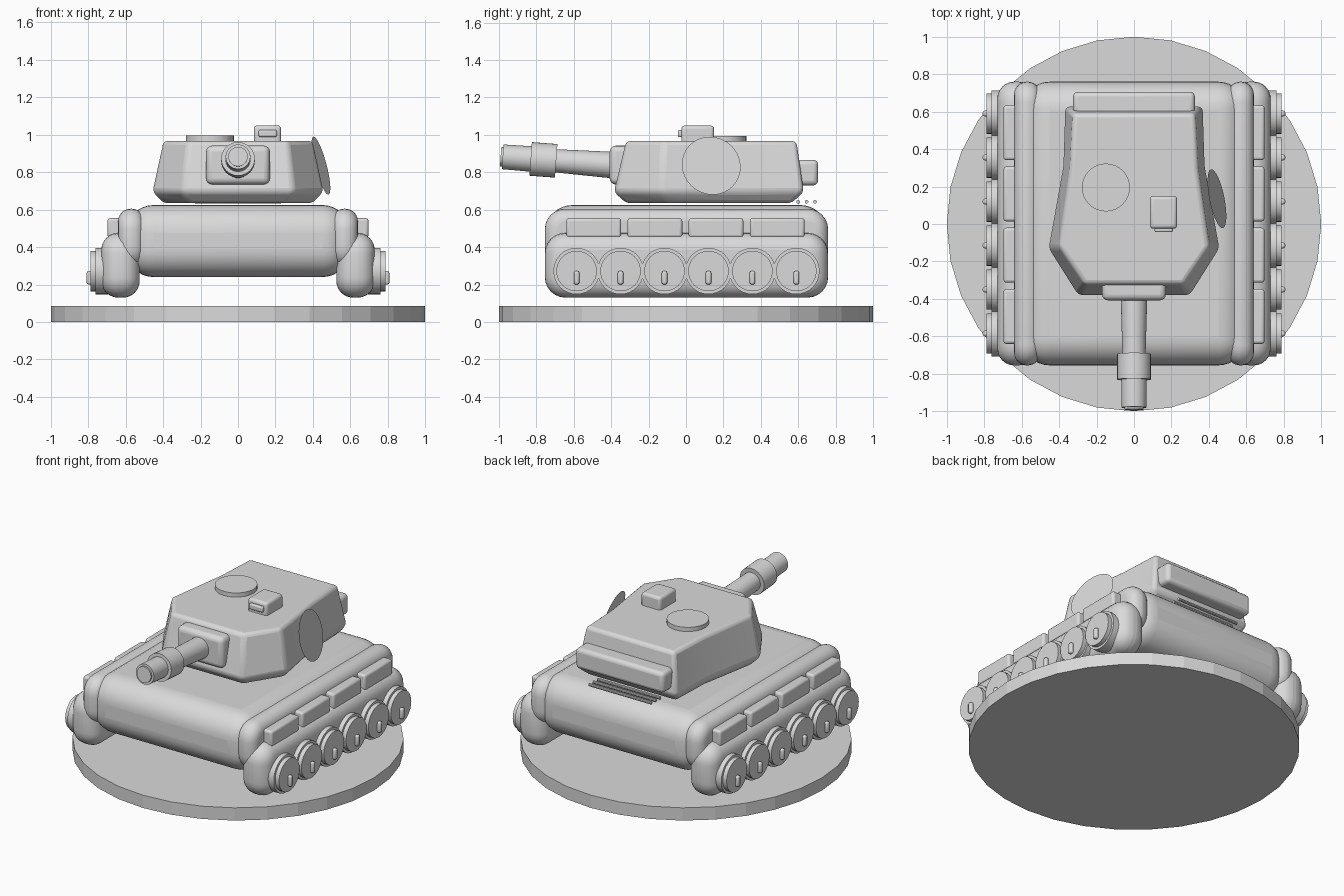
import bpy, bmesh, math
from mathutils import Vector, Matrix

cube = bpy.data.objects.get("Cube")
if cube:
    bpy.data.objects.remove(cube, do_unlink=True)

grey = bpy.data.materials.new("light grey")
grey.use_nodes = True
COLOUR = (0.7, 0.7, 0.7, 1)
grey.diffuse_color = COLOUR
grey.node_tree.nodes["Principled BSDF"].inputs["Base Color"].default_value = COLOUR


def finish(name, bm, bevel=0, segments=3, smooth=True, limit=40):
    """Turn a bmesh into a named, shaded, optionally bevelled object."""
    bmesh.ops.recalc_face_normals(bm, faces=bm.faces)
    mesh = bpy.data.meshes.new(name)
    bm.to_mesh(mesh)
    bm.free()
    mesh.materials.append(grey)
    obj = bpy.data.objects.new(name, mesh)
    bpy.context.collection.objects.link(obj)
    if bevel:
        mod = obj.modifiers.new("round", "BEVEL")
        mod.width, mod.segments = bevel, segments
        mod.limit_method, mod.angle_limit = "ANGLE", math.radians(limit)
    if smooth:
        bpy.ops.object.select_all(action="DESELECT")
        obj.select_set(True)
        bpy.context.view_layer.objects.active = obj
        bpy.ops.object.shade_smooth_by_angle(angle=math.radians(35))
    return obj


def box(name, x, y, z, bevel=0, segments=3, side_round=0):
    """Box from ranges; side_round rounds its side silhouette first."""
    bm = bmesh.new()
    bmesh.ops.create_cube(bm, size=1)
    for v in bm.verts:
        v.co = [r[0] + (c + 0.5) * (r[1] - r[0]) for c, r in zip(v.co, (x, y, z))]
    if side_round:
        edges = [e for e in bm.edges
                 if abs((e.verts[0].co - e.verts[1].co).normalized().x) > 0.9]
        bmesh.ops.bevel(bm, geom=edges, offset=side_round, segments=6,
                        profile=0.5, affect="EDGES")
    return finish(name, bm, bevel, segments)


def loft(name, rings, **kw):
    """Closed solid through rings that all have the same point count."""
    bm = bmesh.new()
    loops = [[bm.verts.new(p) for p in ring] for ring in rings]
    n = len(loops[0])
    for a, b in zip(loops, loops[1:]):
        for i in range(n):
            j = (i + 1) % n
            bm.faces.new((a[i], a[j], b[j], b[i]))
    bm.faces.new(loops[0])
    bm.faces.new(loops[-1])
    return finish(name, bm, **kw)


def turned(name, profile, origin, axis, sides=32, **kw):
    """Solid of revolution; profile holds (distance along axis, radius)."""
    turn = Vector(axis).to_track_quat("Z", "Y").to_matrix().to_4x4()
    place = Matrix.Translation(origin) @ turn
    rings = [[place @ Vector((r * math.cos(t), r * math.sin(t), d))
              for t in (math.tau * i / sides for i in range(sides))]
             for d, r in profile]
    return loft(name, rings, **kw)


# Display base
turned("base_disc", [(0, 1), (0.085, 1)], (0, 0, 0), (0, 0, 1), smooth=False)

# Hull
box("hull", (-0.6, 0.6), (-0.755, 0.76), (0.24, 0.625), 0.15, 8)

# Running gear on both sides
for side, label in ((1, "left"), (-1, "right")):
    def span(a, b):
        return sorted((side * a, side * b))

    box(label + "_fender", span(0.5, 0.64), (-0.755, 0.76), (0.29, 0.605),
        0.066, 6, side_round=0.11)
    box(label + "_track", span(0.525, 0.73), (-0.755, 0.76), (0.13, 0.475),
        0.09, 6, side_round=0.11)
    for i in range(4):
        y = -0.64 + 0.327 * i
        box(f"{label}_stowage_box_{i + 1}", span(0.61, 0.697), (y, y + 0.293),
            (0.45, 0.555), 0.015)
    for i in range(6):
        y = -0.585 + 0.235 * i
        turned(f"{label}_wheel_{i + 1}",
               [(0, 0.124), (0.11, 0.124), (0.11, 0.108), (0.138, 0.108)],
               (side * 0.65, y, 0.272), (side, 0, 0))
        box(f"{label}_wheel_tab_{i + 1}", span(0.77, 0.808),
            (y - 0.015, y + 0.015), (0.2, 0.272), 0.01, 2)

# Turret: half outlines from back to front, mirrored across the middle
lower = [(0.37, 0.63), (0.38, 0.31), (0.46, -0.13), (0.3, -0.385)]
upper = [(0.325, 0.59), (0.34, 0.3), (0.4, -0.12), (0.265, -0.32)]


def outline(half, z, inset=0):
    pts = half + [(-x, y) for x, y in reversed(half)]
    return [(x * (1 - inset), 0.12 + (y - 0.12) * (1 - inset), z) for x, y in pts]


loft("turret", [outline(lower, 0.635, 0.13), outline(lower, 0.695),
                outline(upper, 0.967)], bevel=0.022, limit=25)

# Turret fittings
turned("hatch", [(0, 0.128), (0.045, 0.128)], (-0.15, 0.195, 0.95), (0, 0, 1))
box("sight_housing", (0.085, 0.23), (-0.025, 0.15), (0.94, 1.05), 0.018)
box("sight_window", (0.11, 0.208), (-0.044, 0), (0.988, 1.025), 0.008, 2)
box("rear_bin", (-0.325, 0.325), (0.57, 0.706), (0.73, 0.867), 0.025)
box("gun_mantlet", (-0.17, 0.17), (-0.408, -0.29), (0.735, 0.942), 0.032, 4)

# Side shield: one flat round plate leaning against the left wall
bm = bmesh.new()
bmesh.ops.create_circle(
    bm, cap_ends=True, segments=32, radius=0.16,
    matrix=Matrix.Translation((0.443, 0.135, 0.835))
    @ Vector((0.95, 0.19, 0.25)).to_track_quat("Z", "Y").to_matrix().to_4x4())
finish("side_shield", bm, smooth=False)

# Gun, raised slightly
turned("gun_barrel",
       [(0, 0.072), (0.35, 0.062), (0.35, 0.09), (0.487, 0.09),
        (0.487, 0.068), (0.637, 0.066), (0.637, 0.052), (0.648, 0.052)],
       (0, -0.345, 0.835), (0, -1, 0.075))

# Rear deck rods
for i in range(3):
    turned(f"deck_rod_{i + 1}", [(-0.23, 0.01), (0.23, 0.01)],
           (0, 0.6 + 0.045 * i, 0.642), (1, 0, 0), sides=10)
